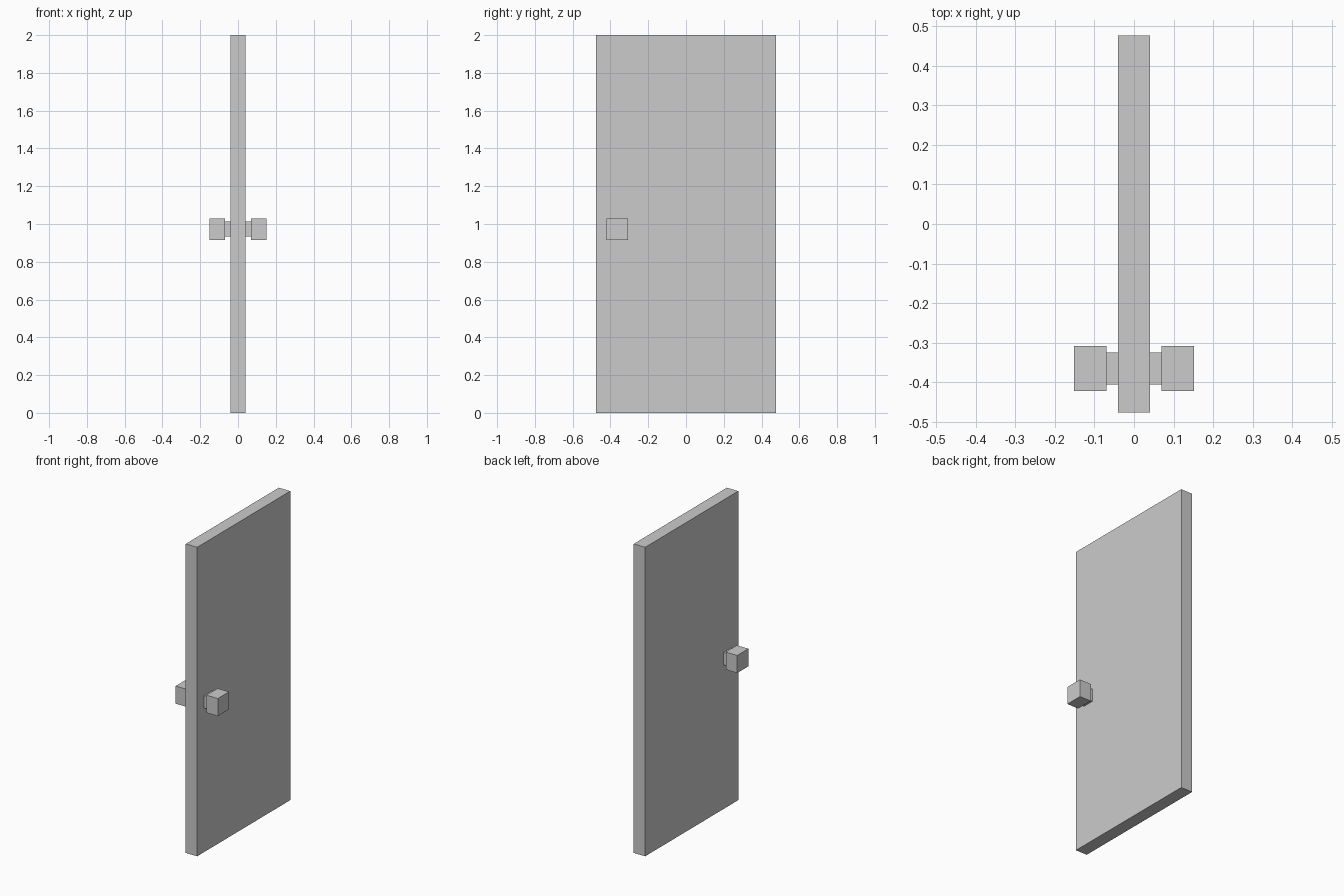
import bpy

cube = bpy.data.objects.get("Cube")
if cube:
    bpy.data.objects.remove(cube, do_unlink=True)

# Single plain grey for the whole door
grey = bpy.data.materials.new("plain_grey")
grey.use_nodes = True
colour = (0.6, 0.6, 0.6, 1)
grey.diffuse_color = colour
grey.node_tree.nodes["Principled BSDF"].inputs["Base Color"].default_value = colour


def box(name, centre, size):
    bpy.ops.mesh.primitive_cube_add(size=1, location=centre)
    ob = bpy.context.object
    ob.name = name
    ob.scale = size
    bpy.ops.object.transform_apply(location=False, rotation=False, scale=True)
    ob.data.materials.append(grey)
    return ob


# Door slab
box("door_panel", (0, 0, 1), (0.082, 0.952, 2))

# Square knob and its stem on each side
for side, sign in (("left", 1), ("right", -1)):
    box(side + "_knob_stem", (sign * 0.055, -0.365, 0.973), (0.03, 0.08, 0.08))
    box(side + "_knob", (sign * 0.11, -0.365, 0.973), (0.082, 0.114, 0.114))
